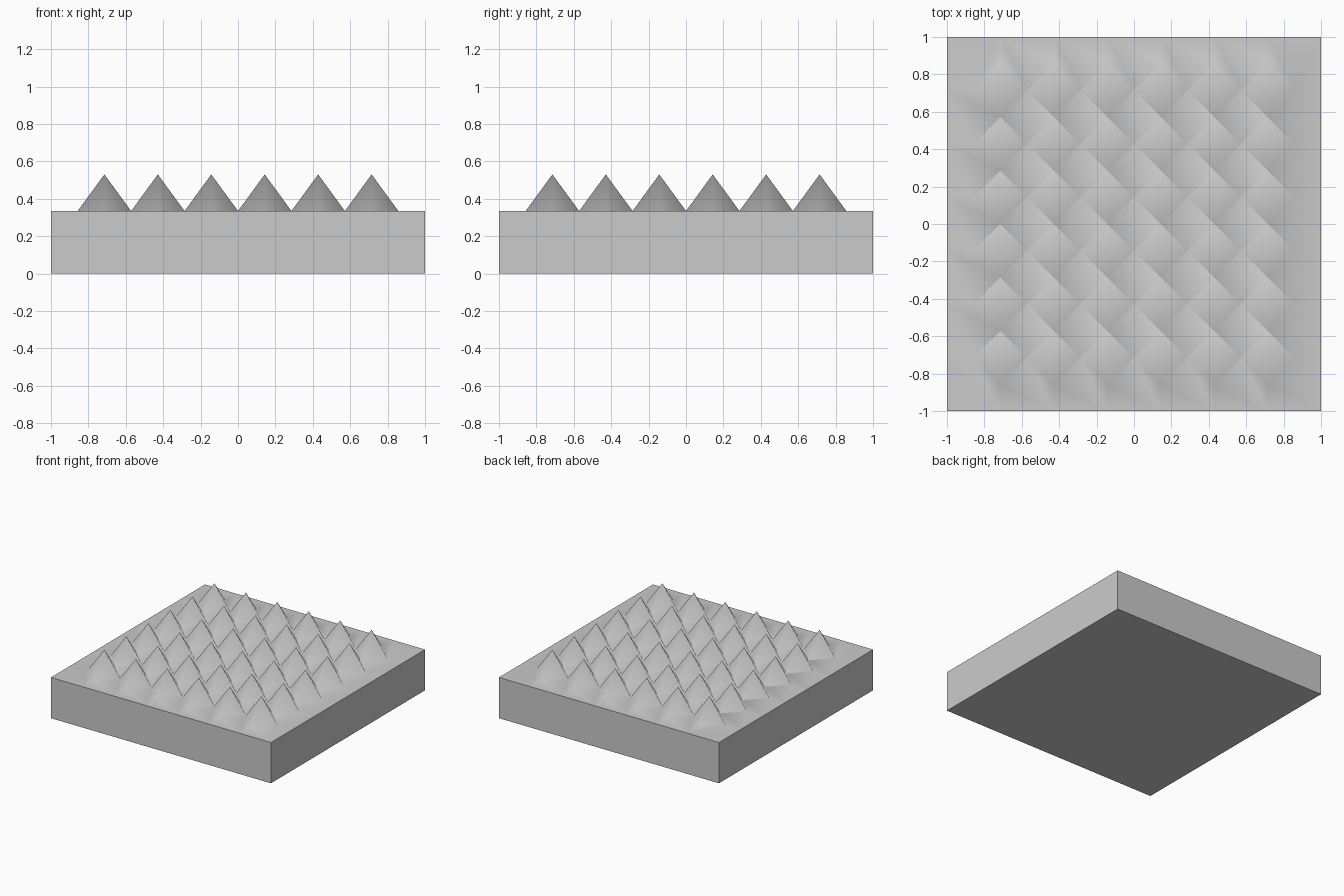
import bpy, bmesh, math

if "Cube" in bpy.data.objects:
    bpy.data.objects.remove(bpy.data.objects["Cube"])

CELLS = 7          # grid cells per side, spikes grow on the interior points
BASE_Z = 0.335     # top of the slab
PEAK_Z = 0.53      # spike tips

bm = bmesh.new()

# top sheet
bmesh.ops.create_grid(bm, x_segments=CELLS, y_segments=CELLS, size=1.0)
for v in bm.verts:
    v.co.z = BASE_Z

# open a diamond at every interior grid point
inner = [v for v in bm.verts if not v.is_boundary]
bmesh.ops.bevel(bm, geom=inner, offset=0.1425, offset_type='OFFSET',
                segments=1, profile=0.5, affect='VERTICES', clamp_overlap=True)

# raise each diamond into a spike
diamonds = [f for f in bm.faces if len(f.verts) == 4]
tips = bmesh.ops.poke(bm, faces=diamonds)["verts"]
for v in tips:
    v.co.z = PEAK_Z

# slab walls and underside
rim = [e for e in bm.edges if e.is_boundary]
wall = bmesh.ops.extrude_edge_only(bm, edges=rim)["geom"]
for v in wall:
    if isinstance(v, bmesh.types.BMVert):
        v.co.z = 0.0
bottom = [e for e in bm.edges if e.is_boundary]
bmesh.ops.contextual_create(bm, geom=bottom)
bmesh.ops.recalc_face_normals(bm, faces=bm.faces[:])

mesh = bpy.data.meshes.new("spiked_slab")
bm.to_mesh(mesh)
bm.free()
slab = bpy.data.objects.new("spiked_slab", mesh)
bpy.context.collection.objects.link(slab)

# soft spikes, crisp slab edges
bpy.context.view_layer.objects.active = slab
slab.select_set(True)
bpy.ops.object.shade_smooth_by_angle(angle=math.radians(85))
